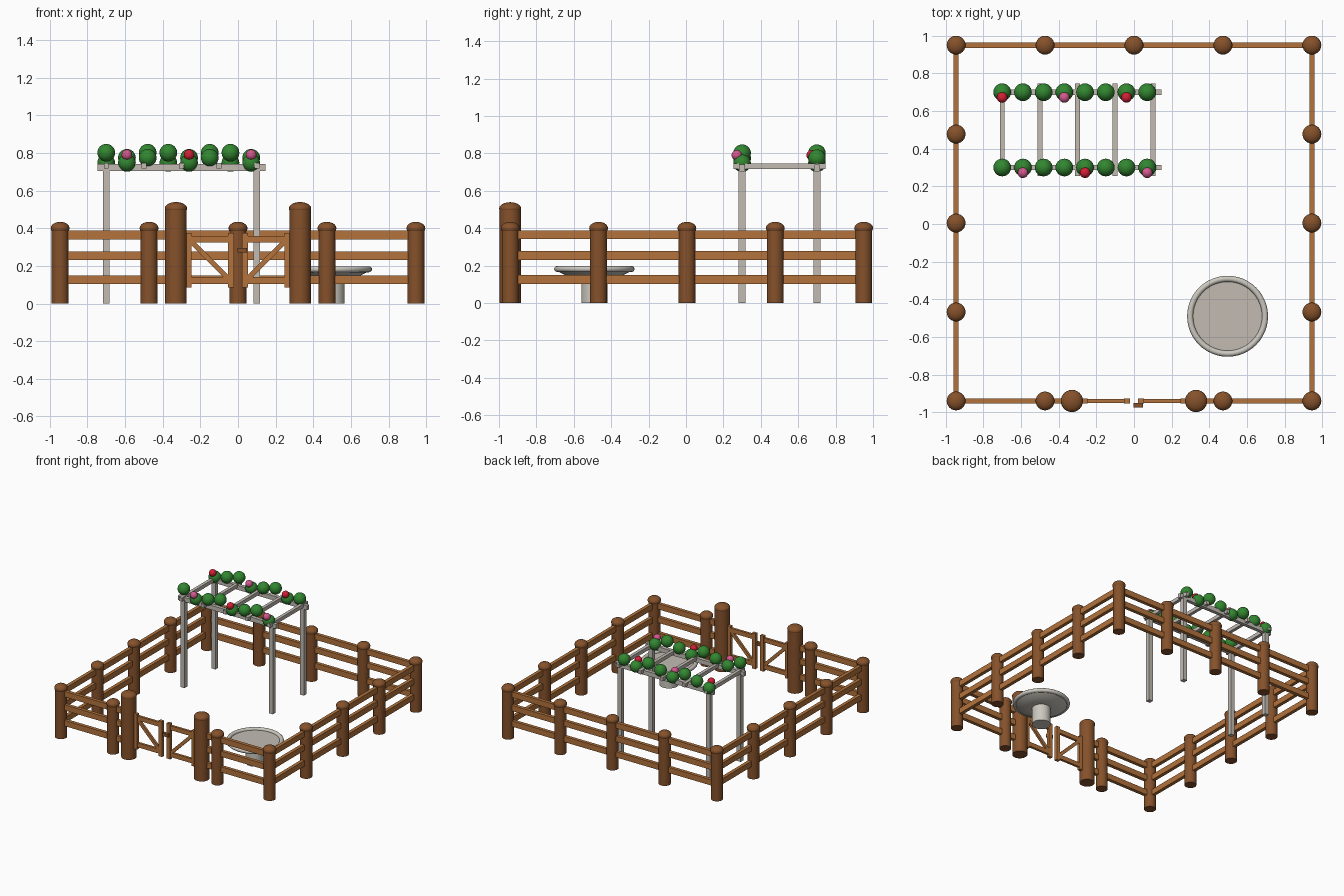
import bpy, bmesh, math
from mathutils import Vector, Matrix

if "Cube" in bpy.data.objects:
    bpy.data.objects.remove(bpy.data.objects["Cube"])


def mat(name, rgb):
    m = bpy.data.materials.new(name)
    m.diffuse_color = (*rgb, 1)
    m.use_nodes = True
    m.node_tree.nodes["Principled BSDF"].inputs["Base Color"].default_value = m.diffuse_color
    return m


POST = mat("dark wood", (0.235, 0.083, 0.024))
RAIL = mat("light wood", (0.45, 0.17, 0.045))
TRELLIS = mat("weathered grey", (0.54, 0.50, 0.45))
STONE = mat("pale stone", (0.60, 0.58, 0.52))
LEAF = mat("leaf green", (0.032, 0.24, 0.03))
RED = mat("red flower", (0.65, 0.014, 0.035))
PINK = mat("pink flower", (0.65, 0.10, 0.27))


def finish(name, bm, material, smooth=False):
    bmesh.ops.recalc_face_normals(bm, faces=bm.faces)
    me = bpy.data.meshes.new(name)
    bm.to_mesh(me)
    bm.free()
    me.materials.append(material)
    ob = bpy.data.objects.new(name, me)
    bpy.context.collection.objects.link(ob)
    if smooth:
        bpy.ops.object.select_all(action='DESELECT')
        ob.select_set(True)
        bpy.context.view_layer.objects.active = ob
        bpy.ops.object.shade_smooth_by_angle(angle=math.radians(40))
    return ob


def box(name, center, size, material, tilt=0.0):
    bm = bmesh.new()
    m = Matrix.Translation(center) @ Matrix.Rotation(tilt, 4, 'Y') @ Matrix.Diagonal((*size, 1))
    bmesh.ops.create_cube(bm, size=1, matrix=m)
    return finish(name, bm, material)


def ball(name, center, radii, material):
    bm = bmesh.new()
    m = Matrix.Translation(center) @ Matrix.Diagonal((*radii, 1))
    bmesh.ops.create_uvsphere(bm, u_segments=24, v_segments=16, radius=1, matrix=m)
    return finish(name, bm, material, True)


def lathe(name, center, profile, material, steps=48):
    bm = bmesh.new()
    vs = [bm.verts.new((r, 0, z)) for r, z in profile]
    es = [bm.edges.new(p) for p in zip(vs, vs[1:])]
    bmesh.ops.spin(bm, geom=vs + es, axis=(0, 0, 1), cent=(0, 0, 0),
                   angle=math.tau, steps=steps)
    bmesh.ops.remove_doubles(bm, verts=bm.verts, dist=1e-5)
    bmesh.ops.translate(bm, verts=bm.verts, vec=center)
    return finish(name, bm, material, True)


def round_post(name, x, y, r, h, cap_r, cap_h):
    lathe(name, (x, y, 0), [(0, 0), (r, 0), (r, h), (0, h)], POST, 24)
    ball(name + "_cap", (x, y, h), (cap_r, cap_r, cap_h), POST)


# Fence posts around the yard
W, YF, YB, YM = 0.945, -0.94, 0.95, 0.005
H = W / 2
spots = [(s * W, YM + k * H) for s in (-1, 1) for k in (-2, -1, 0, 1, 2)]
spots += [(k * H, YB) for k in (-1, 0, 1)] + [(k * H, YF) for k in (-1, 1)]
for x, y in spots:
    round_post("fence_post", x, y, 0.045, 0.40, 0.05, 0.034)
for s in (-1, 1):
    round_post("gate_post", s * 0.33, YF, 0.057, 0.505, 0.059, 0.034)

# Three rails per side, front side split by the gate
for z in (0.126, 0.254, 0.364):
    box("back_rail", (0, YB, z), (2 * W, 0.028, 0.046), RAIL)
    for s in (-1, 1):
        box("side_rail", (s * W, YM, z), (0.028, 2 * W, 0.046), RAIL)
        box("front_rail", (s * (W + 0.33) / 2, YF, z), (W - 0.33, 0.028, 0.046), RAIL)

# Gate leaves: stiles, rails and one brace each
for s in (-1, 1):
    for x in (0.262, 0.037):
        box("gate_stile", (s * x, YF, 0.23), (0.032, 0.026, 0.29), RAIL)
    for z in (0.122, 0.342):
        box("gate_rail", (s * 0.15, YF, z), (0.23, 0.02, 0.036), RAIL)
    dx, dz = 0.20, 0.20
    box("gate_brace", (s * 0.15, YF, 0.232), (math.hypot(dx, dz), 0.018, 0.026),
        RAIL, -s * math.atan2(dz, dx))
box("gate_latch", (0.022, YF - 0.022, 0.283), (0.05, 0.024, 0.026), POST)

# Pergola frame
for y in (0.30, 0.70):
    for x in (-0.70, 0.10):
        box("pergola_post", (x, y, 0.36), (0.036, 0.036, 0.72), TRELLIS)
    box("pergola_beam", (-0.30, y, 0.722), (0.89, 0.028, 0.036), TRELLIS)
for i in range(5):
    box("pergola_slat", (-0.70 + 0.2 * i, 0.50, 0.732), (0.026, 0.49, 0.03), TRELLIS)

# Climbing foliage and flowers, heights repeat every three clumps
for y, shift, first, colours in ((0.30, 2, 1, (PINK, RED)), (0.70, 0, 0, (RED, PINK))):
    for i in range(8):
        x = -0.70 + 0.11 * i
        ball("foliage_clump", (x, y, 0.747 + 0.027 * ((i + shift) % 3)), (0.047,) * 3, LEAF)
    for n in range(3):
        x = -0.70 + 0.11 * (first + 3 * n)
        ball("flower", (x, y - 0.028, 0.79), (0.028,) * 3, colours[n % 2])

# Stone bird bath: pedestal and dish, rounded rim, inner floor
C = (0.497, -0.49, 0)
lathe("bath_pedestal", C, [(0, 0), (0.07, 0), (0.07, 0.145), (0, 0.145)], STONE, 32)
lathe("bath_dish", C, [(0, 0.135), (0.09, 0.137), (0.15, 0.147), (0.20, 0.172),
                       (0.185, 0.178), (0, 0.178)], STONE)
rim = [(0.199 + 0.016 * math.cos(a * math.tau / 12), 0.182 + 0.016 * math.sin(a * math.tau / 12))
       for a in range(13)]
lathe("bath_rim", C, rim, STONE)
lathe("bath_floor", C, [(0, 0.176), (0.186, 0.176), (0.186, 0.181), (0, 0.181)], TRELLIS)
